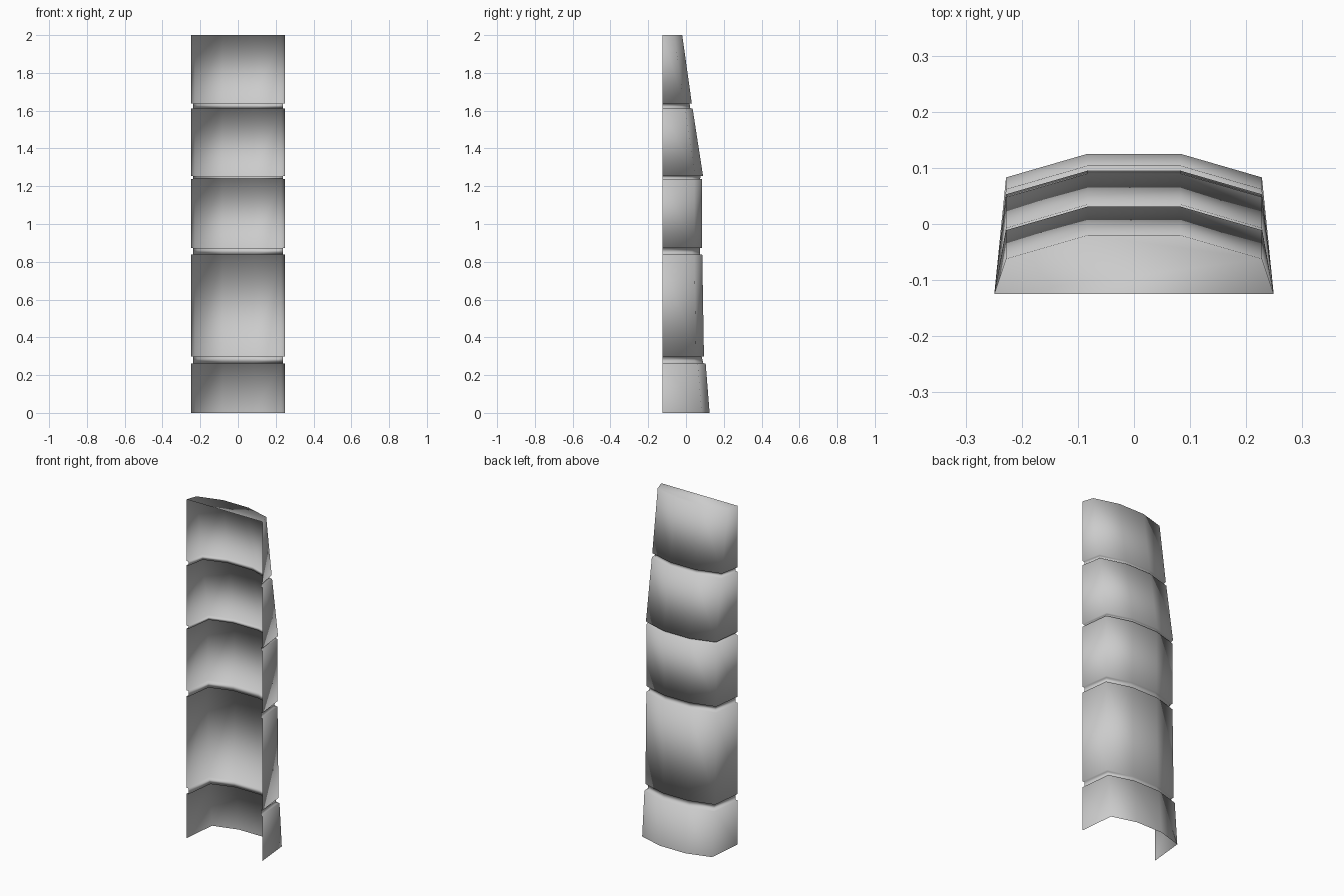
import bpy, bmesh

if "Cube" in bpy.data.objects:
    bpy.data.objects.remove(bpy.data.objects["Cube"])

FRONT = -0.125
INSET = 0.012

# Panels from bottom to top: (z low, back y low, z high, back y high)
panels = [
    (0.00, 0.125, 0.262, 0.104),
    (0.298, 0.095, 0.838, 0.086),
    (0.873, 0.086, 1.238, 0.086),
    (1.255, 0.090, 1.612, 0.035),
    (1.637, 0.031, 2.00, -0.020),
]


def section(z, back, inset=0.0):
    """Open six-point cross-section, running from the left front edge round the back."""
    b = back - inset
    half = [(0.249 - inset, FRONT), (0.228 - inset, b - 0.042), (0.083, b)]
    left = [(-x, y, z) for x, y in half]
    right = [(x, y, z) for x, y in reversed(half)]
    return left + right


# Stack of sections: each panel, then the recessed groove above it
sections = []
for i, (z0, y0, z1, y1) in enumerate(panels):
    sections += [section(z0, y0), section(z1, y1)]
    if i < len(panels) - 1:
        z2, y2 = panels[i + 1][:2]
        sections += [section(z1, y1, INSET), section(z2, y2, INSET)]

bm = bmesh.new()
rings = [[bm.verts.new(p) for p in s] for s in sections]
for lower, upper in zip(rings, rings[1:]):
    for k in range(5):
        bm.faces.new((lower[k], upper[k], upper[k + 1], lower[k + 1]))

# Closed top; front and bottom stay open
bm.faces.new(list(reversed(rings[-1])))

for f in bm.faces:
    f.smooth = True
mesh = bpy.data.meshes.new("segmented_shell")
bm.to_mesh(mesh)
bm.free()
shell = bpy.data.objects.new("segmented_shell", mesh)
bpy.context.collection.objects.link(shell)
